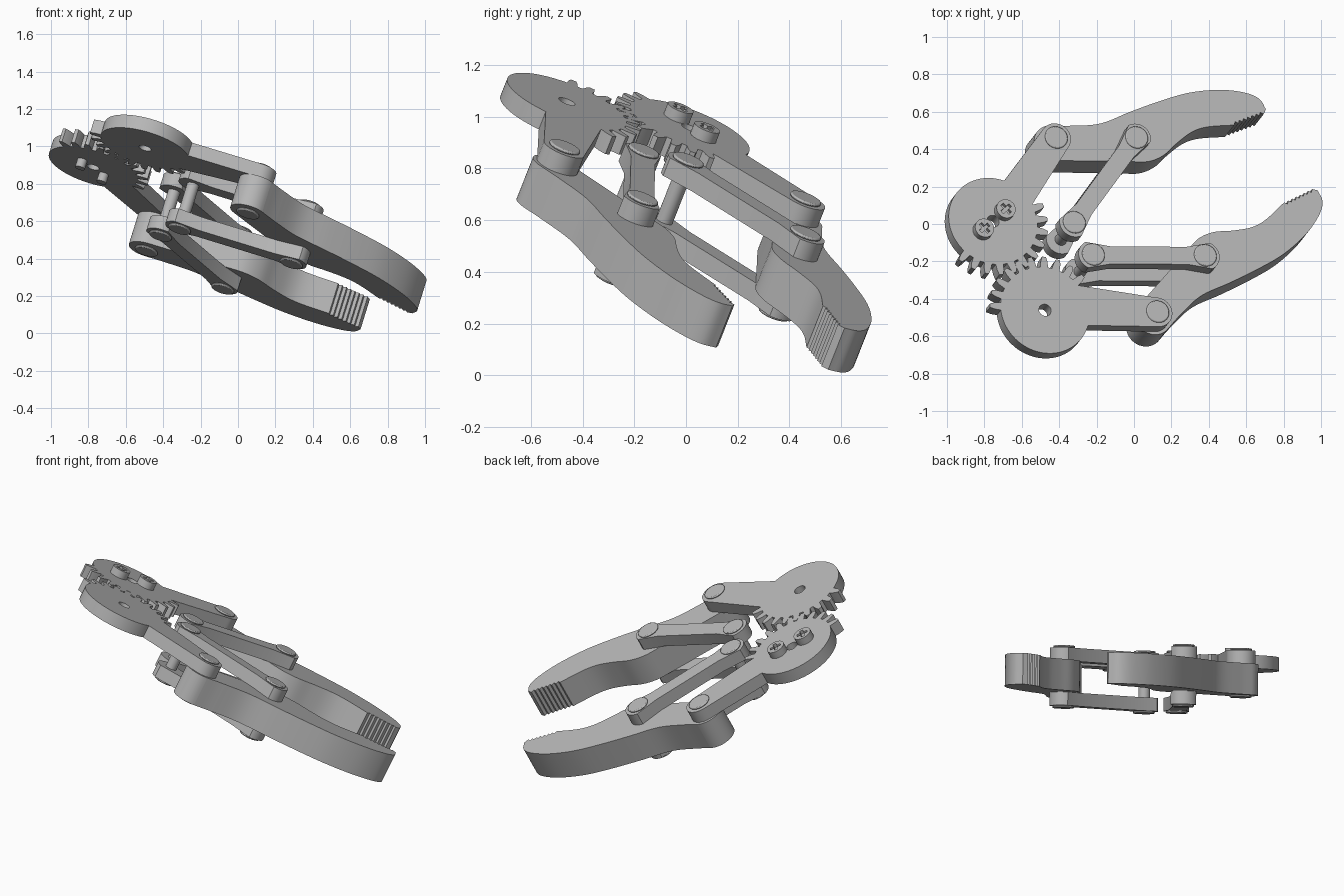
import bpy, bmesh
from math import sin, cos, atan2, radians, degrees, asin, pi
from mathutils import Vector, Matrix

cube = bpy.data.objects.get("Cube")
if cube:
    bpy.data.objects.remove(cube)

grey = bpy.data.materials.new("machined grey")
grey.use_nodes = True
grey.diffuse_color = (0.47, 0.47, 0.47, 1)
grey.node_tree.nodes["Principled BSDF"].inputs["Base Color"].default_value = (0.47, 0.47, 0.47, 1)

# Tilted working plane of the mechanism: u along the jaws, v across, n up
n = Vector((0.31, 0.395, 1)).normalized()
v = Vector((-0.497, 0.85, -0.182))
v = (v - n * v.dot(n)).normalized()
u = v.cross(n)
FRAME = Matrix.Translation((-0.609, -0.232, 1.010)) @ Matrix((u, v, n)).transposed().to_4x4()

# Layers below the lever tops
ARM = 0.077
JAW = 0.18
CAP = 0.013
JAW_LOW = -ARM - JAW
LINK_LOW = JAW_LOW - ARM


def arc(c, r, a0, a1, steps=24):
    """Points on an arc, angles in degrees."""
    angles = [radians(a0 + (a1 - a0) * i / steps) for i in range(steps + 1)]
    return [(c[0] + r * cos(a), c[1] + r * sin(a)) for a in angles]


def circle(c, r, steps=32):
    return arc(c, r, 0, 360, steps)[:-1]


def plate(name, outline, low, high, side=1, holes=(), bevel=0):
    """Extrude a flat outline, with optional holes, between two heights."""
    bm = bmesh.new()
    loops = []
    for loop in [outline, *holes]:
        loops.append([bm.verts.new((p[0], p[1] * side, low)) for p in loop])
    if holes:
        edges = [bm.edges.new((l[i - 1], l[i])) for l in loops for i in range(len(l))]
        bmesh.ops.triangle_fill(bm, edges=edges, use_beauty=True, normal=(0, 0, 1))
    else:
        bm.faces.new(loops[0])
    top = bmesh.ops.extrude_face_region(bm, geom=bm.faces[:], use_keep_orig=True)["geom"]
    moved = [g for g in top if isinstance(g, bmesh.types.BMVert)]
    bmesh.ops.translate(bm, verts=moved, vec=(0, 0, high - low))
    bmesh.ops.recalc_face_normals(bm, faces=bm.faces[:])
    mesh = bpy.data.meshes.new(name)
    bm.to_mesh(mesh)
    bm.free()
    mesh.materials.append(grey)
    obj = bpy.data.objects.new(name, mesh)
    bpy.context.collection.objects.link(obj)
    obj.matrix_world = FRAME
    if bevel:
        mod = obj.modifiers.new("rounded edge", "BEVEL")
        mod.width = bevel
        mod.segments = 2
    bpy.ops.object.select_all(action="DESELECT")
    obj.select_set(True)
    bpy.context.view_layer.objects.active = obj
    bpy.ops.object.shade_smooth_by_angle(angle=radians(30))
    return obj


def smooth_path(pts, steps=5):
    """Catmull-Rom curve through the points."""
    p = [Vector(q) for q in pts]
    p = [2 * p[0] - p[1]] + p + [2 * p[-1] - p[-2]]
    out = []
    for a, b, c, d in zip(p, p[1:], p[2:], p[3:]):
        for i in range(steps):
            t = i / steps
            out.append(tuple(0.5 * (2 * b + (c - a) * t + (2 * a - 5 * b + 4 * c - d) * t ** 2
                                    + (3 * b - a - 3 * c + d) * t ** 3)))
    return out + [tuple(pts[-1])]


def turned(pts, origin, angle):
    """Rotate points by an angle and move them to an origin."""
    c, s = cos(angle), sin(angle)
    return [(origin[0] + x * c - y * s, origin[1] + x * s + y * c) for x, y in pts]


def gear_lever(name, centre, pin, teeth, side):
    """Half-toothed gear with its lever as one plate."""
    root, tip, half = 0.247, 0.306, 0.083
    la = degrees(atan2(pin[1] - centre[1], pin[0] - centre[0]))
    spread = degrees(asin(half / root))
    pts = arc(pin, half, la - 90, la + 90)
    pts += arc(centre, root, la + spread, 360 - teeth[-1] - 8, 40)
    for deg in reversed(teeth):
        for off, r in ((-5, root), (-3.8, 0.28), (-2, tip), (2, tip), (3.8, 0.28), (5, root)):
            a = radians(off - deg)
            pts.append((centre[0] + r * cos(a), centre[1] + r * sin(a)))
    plate(name, pts, -ARM, 0, side, [circle(centre, 0.034, 24)])


def link_outline(p, q):
    """Dumbbell bar between two pins."""
    d = Vector(q) - Vector(p)
    length, r, w = d.length, 0.081, 0.05
    right = arc((length, 0), r, -65, 65)
    right = [(length - 0.10, -w), *right, (length - 0.10, w)]
    left = [(length - x, -y) for x, y in right]
    return turned(right + left, p, atan2(d.y, d.x))


def jaw_outline():
    """Finger with its base pin at the origin and its link pin along +x."""
    outer = [(0, 0.10), (0.11, 0.10), (0.28, 0.115), (0.455, 0.185), (0.63, 0.25),
             (0.80, 0.30), (0.975, 0.318), (1.11, 0.303), (1.185, 0.268), (1.215, 0.21)]
    grip_start, grip_end, count = Vector((1.2, 0.182)), Vector((1.03, 0.118)), 7
    step = (grip_end - grip_start) / count
    notch = Vector((step.y, -step.x)).normalized() * 0.016
    grip = []
    for i in range(count):
        p = grip_start + step * i
        grip += [tuple(p), tuple(p + step * 0.5 + notch)]
    inner = [tuple(grip_end), (0.88, 0.105), (0.79, 0.075), (0.70, 0.01),
             (0.62, -0.06), (0.53, -0.098), (0.42, -0.10)]
    return smooth_path(outer) + grip + smooth_path(inner) + arc((0, 0), 0.10, 270, 90)


def pin(name, c, bottom, side):
    """Rod with a rounded cap at each end."""
    plate(name + "_rod", circle(c, 0.033), bottom, 0, side)
    plate(name + "_top_cap", circle(c, 0.063), 0, CAP, side, bevel=0.006)
    plate(name + "_bottom_cap", circle(c, 0.063), bottom - CAP, bottom, side, bevel=0.006)


# Each half: side sign, gear centre, lever pin, inner and outer link pins, jaw angle, teeth
halves = {
    "back": (1, (0, 0.291), (0.567, 0.553), (0.407, 0.093), (0.975, 0.364), -25.7,
             [7.5 + 15 * k for k in range(11)]),
    "front": (-1, (0, 0.269), (0.565, 0.543), (0.408, 0.110), (0.974, 0.378), -20.9,
              [15 * k for k in range(1, 11)]),
}
for half, (side, gear, base, inner, outer, tilt, teeth) in halves.items():
    gear_lever(half + "_gear_lever", gear, base, teeth, side)
    jaw = turned(jaw_outline(), base, radians(tilt))
    plate(half + "_jaw", jaw, JAW_LOW, -ARM, side)
    bar = link_outline(inner, outer)
    plate(half + "_upper_link", bar, -ARM, 0, side)
    plate(half + "_lower_link", bar, LINK_LOW, JAW_LOW, side)
    pin(half + "_lever_pin", base, JAW_LOW, side)
    pin(half + "_inner_link_pin", inner, LINK_LOW, side)
    pin(half + "_outer_link_pin", outer, LINK_LOW, side)

# Two cross-head screws beside the driven gear's hole
hub = halves["back"][1]
for label, k in (("first", -1), ("second", 1)):
    c = (hub[0] + 0.083 * k, hub[1] + 0.022 * k)
    a, b = 0.032, 0.010
    quarter = [(a, -b), (a, b), (b, b)]
    cross = [p for i in range(4) for p in turned(quarter, (0, 0), i * pi / 2)]
    cross = turned(cross, c, 0.25)
    plate(label + "_screw_shank", circle(c, 0.027, 24), -0.125, 0, 1)
    plate(label + "_screw_base", circle(c, 0.053), 0, 0.022, 1)
    plate(label + "_screw_head", circle(c, 0.053), 0.022, 0.045, 1, [cross])
